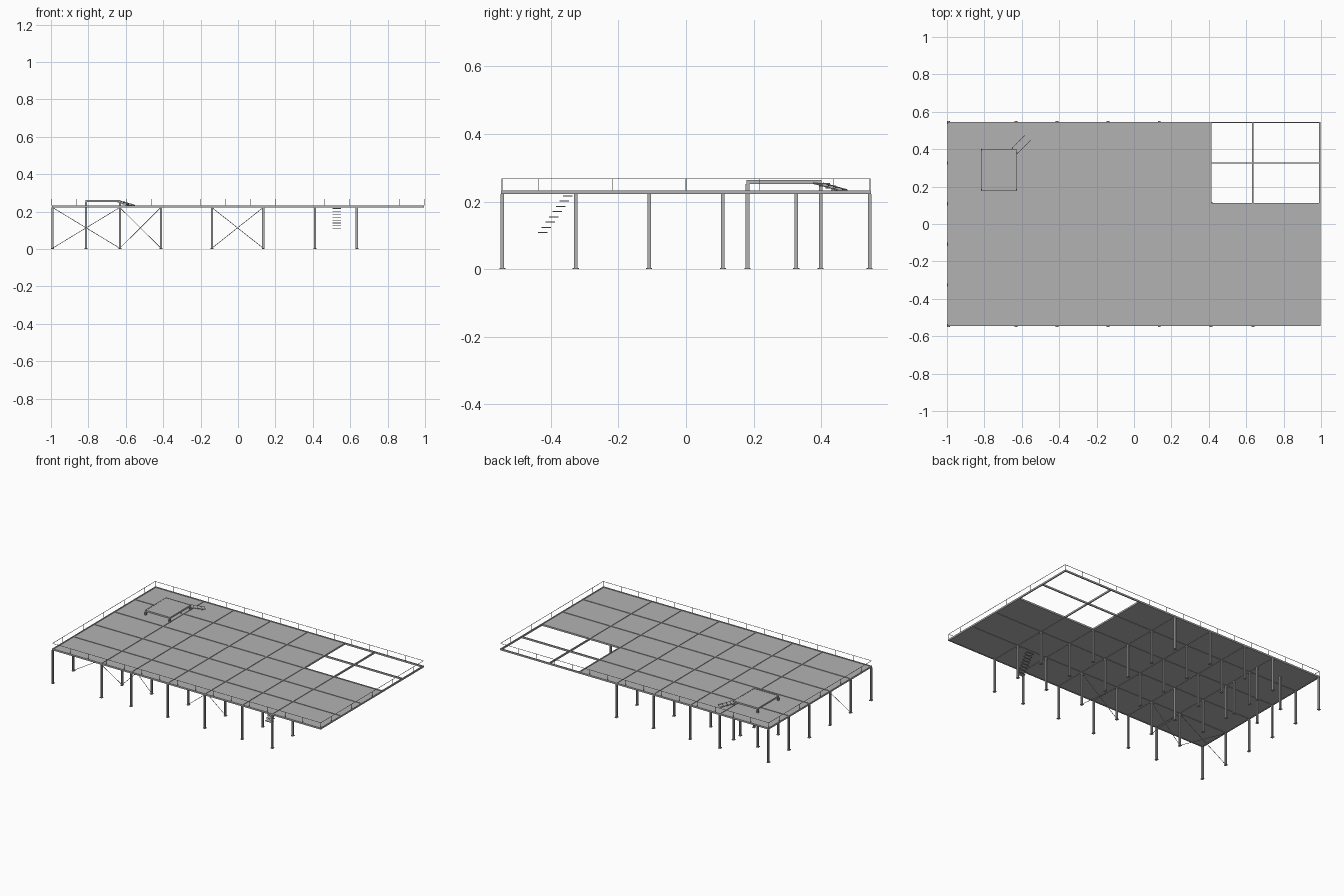
import bpy, bmesh, math
from mathutils import Vector, Matrix

if "Cube" in bpy.data.objects:
    bpy.data.objects.remove(bpy.data.objects["Cube"])

steel = bpy.data.materials.new("steel grey")
steel.use_nodes = True
GREY = (0.45, 0.45, 0.45, 1)
steel.diffuse_color = GREY
steel.node_tree.nodes["Principled BSDF"].inputs["Base Color"].default_value = GREY

# Grid lines of the structure
XS = [-0.992, -0.632, -0.412, -0.14, 0.135, 0.412, 0.635, 0.992]
YS = [-0.543, -0.326, -0.109, 0.109, 0.326, 0.543]
UNDER, TOP = 0.222, 0.233


def box(bm, lo, hi, turn=None):
    lo, hi = Vector(lo), Vector(hi)
    m = Matrix.Translation((lo + hi) / 2) @ Matrix.Diagonal((*(hi - lo), 1))
    bmesh.ops.create_cube(bm, size=1, matrix=turn @ m if turn else m)


def rod(bm, a, b, r):
    a, b = Vector(a), Vector(b)
    rot = (b - a).to_track_quat("Z", "Y").to_matrix().to_4x4()
    bmesh.ops.create_cone(bm, segments=6, radius1=r, radius2=r, depth=(b - a).length,
                          cap_ends=True, matrix=Matrix.Translation((a + b) / 2) @ rot)


def column(bm, x, y, top):
    # H-section with a square foot plate
    w, t = 0.0055, 0.0015
    for s in (-1, 1):
        cx = x + s * (w - t / 2)
        box(bm, (cx - t / 2, y - w, 0), (cx + t / 2, y + w, top))
    box(bm, (x - w + t, y - t / 2, 0), (x + w - t, y + t / 2, top))
    box(bm, (x - 0.008, y - 0.009, 0), (x + 0.008, y + 0.009, 0.004))


def finish(name, bm):
    me = bpy.data.meshes.new(name)
    bm.to_mesh(me)
    bm.free()
    me.materials.append(steel)
    ob = bpy.data.objects.new(name, me)
    bpy.context.collection.objects.link(ob)


# Deck plate, leaving the open corner bay
bm = bmesh.new()
box(bm, (-0.995, -0.543, 0.224), (XS[5], 0.543, 0.2295))
box(bm, (XS[5], -0.543, 0.224), (0.995, YS[3], 0.2295))
finish("deck", bm)

# Floor beams along both directions
bm = bmesh.new()
for x in XS:
    box(bm, (x - 0.0035, -0.546, UNDER), (x + 0.0035, 0.546, TOP))
for y in YS:
    box(bm, (-0.9955, y - 0.0035, UNDER), (0.9955, y + 0.0035, TOP))
finish("floor_beams", bm)

# Columns, none under the open corner or the far cantilever
bm = bmesh.new()
for j, y in enumerate(YS):
    count = 7 if j < 3 else 6 if j == 3 else 5
    for x in XS[:count]:
        column(bm, x, y, UNDER)
finish("columns", bm)

# Cross braces
bm = bmesh.new()
for i in (0, 1, 3):
    for z0, z1 in ((0.004, UNDER), (UNDER, 0.004)):
        rod(bm, (XS[i], YS[1], z0), (XS[i + 1], YS[1], z1), 0.0015)
finish("cross_braces", bm)

# Perimeter railing
bm = bmesh.new()
EX, EY, RAIL = 0.995, 0.544, 0.267
R = 0.001
for s in (-1, 1):
    box(bm, (-EX, s * EY - R, RAIL - R), (EX, s * EY + R, RAIL + R))
    box(bm, (s * EX - R, -EY, RAIL - R), (s * EX + R, EY, RAIL + R))
    for i in range(16):
        x = -EX + i * 2 * EX / 15
        box(bm, (x - R, s * EY - R, TOP), (x + R, s * EY + R, RAIL))
    for y in (-0.435, -0.218, 0, 0.218, 0.435):
        box(bm, (s * EX - R, y - R, TOP), (s * EX + R, y + R, RAIL))
finish("railing", bm)

# Small raised platform on its own columns
X0, X1, Y0, Y1 = -0.812, -0.632, 0.182, 0.398
bm = bmesh.new()
box(bm, (X0, Y0, 0.258), (X1, Y1, 0.262))
for x in (X0, X1):
    box(bm, (x - 0.003, Y0 - 0.003, 0.252), (x + 0.003, Y1 + 0.003, 0.263))
for y in (Y0, Y1):
    box(bm, (X0, y - 0.003, 0.252), (X1, y + 0.003, 0.263))
finish("raised_platform", bm)
bm = bmesh.new()
for x in (X0, X1):
    for y in (Y0, Y1):
        column(bm, x, y, 0.252)
finish("raised_platform_columns", bm)

# Short diagonal stair from the raised platform to the deck
bm = bmesh.new()
turn = Matrix.Translation((-0.638, 0.392, 0)) @ Matrix.Rotation(math.radians(45), 4, "Z")
for i in range(4):
    x, z = i * 0.024, 0.254 - i * 0.006
    box(bm, (x, -0.02, z - 0.003), (x + 0.028, 0.02, z), turn)
for s in (-1, 1):
    rod(bm, turn @ Vector((0, s * 0.02, 0.254)), turn @ Vector((0.1, s * 0.02, 0.234)), 0.002)
finish("platform_stair", bm)

# Hanging stair under the deck
bm = bmesh.new()
for i in range(8):
    y, z = -0.423 + i * 0.0105, 0.108 + i * 0.0155
    box(bm, (0.506, y - 0.014, z - 0.0015), (0.552, y + 0.014, z + 0.0015))
finish("lower_stair", bm)
